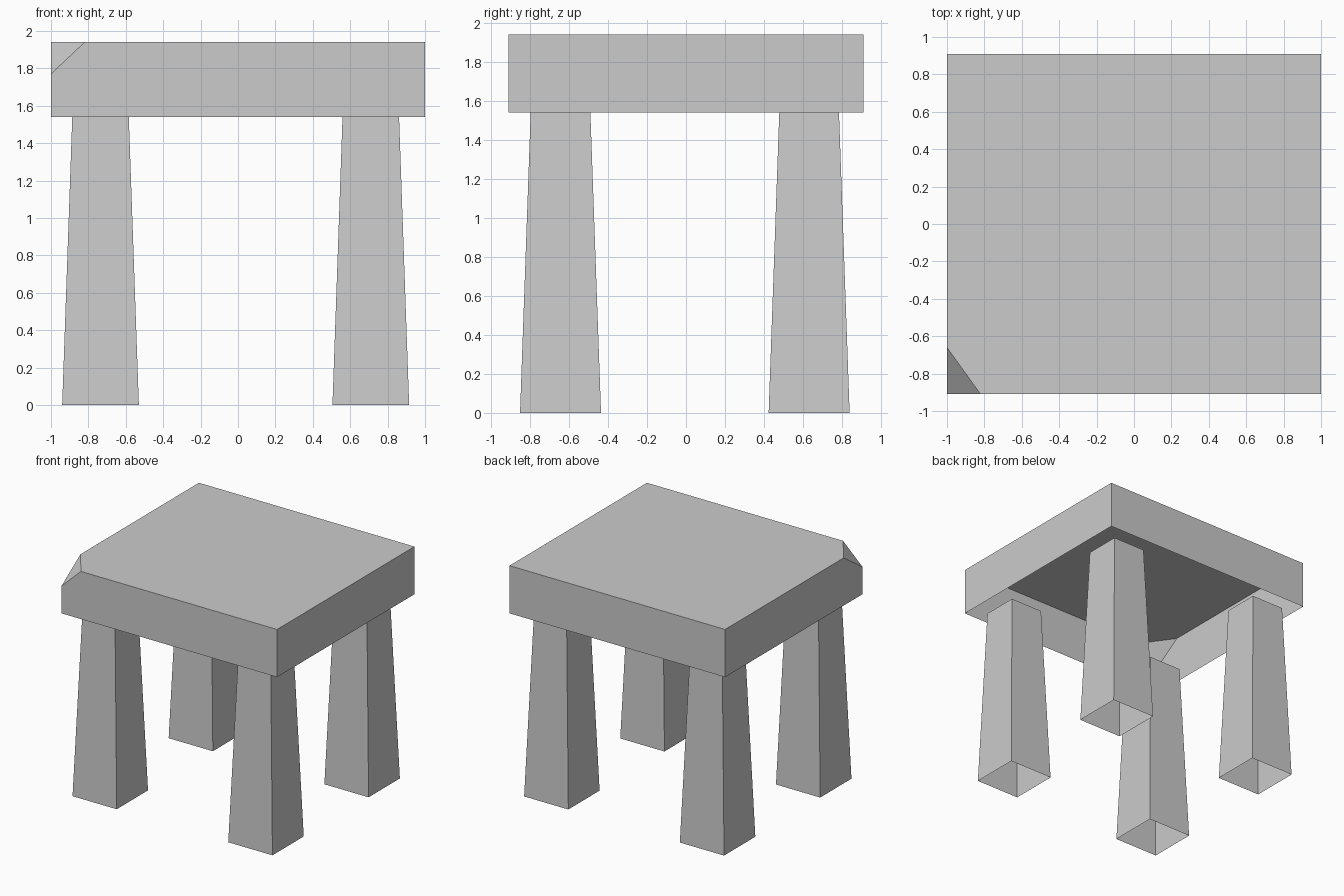
import bpy
import bmesh

cube = bpy.data.objects.get("Cube")
if cube:
    bpy.data.objects.remove(cube, do_unlink=True)

# Single plain grey finish
stone = bpy.data.materials.new("plain_grey")
stone.use_nodes = True
GREY = (0.6, 0.6, 0.6, 1)
stone.diffuse_color = GREY
stone.node_tree.nodes["Principled BSDF"].inputs["Base Color"].default_value = GREY


def add_object(name, bm):
    mesh = bpy.data.meshes.new(name)
    bm.to_mesh(mesh)
    bm.free()
    mesh.materials.append(stone)
    obj = bpy.data.objects.new(name, mesh)
    bpy.context.collection.objects.link(obj)
    return obj


def box(x, y, z, sx, sy, sz):
    """Box centred on x, y that rises from z."""
    bm = bmesh.new()
    bmesh.ops.create_cube(bm, size=1)
    for v in bm.verts:
        v.co = (x + v.co.x * sx, y + v.co.y * sy, z + (v.co.z + 0.5) * sz)
    return bm


def remove_caps(bm, directions):
    bm.normal_update()
    caps = [f for f in bm.faces if round(f.normal.z) in directions]
    bmesh.ops.delete(bm, geom=caps, context='FACES_ONLY')


LEG_HEIGHT, SEAT_HEIGHT = 1.54, 0.4

# Seat: a hollow slab, open underneath, with one front corner broken off
seat = box(0, 0, LEG_HEIGHT, 2, 1.82, SEAT_HEIGHT)
remove_caps(seat, (-1,))
cut = (1 / 0.18, 1 / 0.25, -1 / 0.17)
bmesh.ops.bisect_plane(seat, geom=seat.verts[:] + seat.edges[:] + seat.faces[:],
                       plane_co=(-0.82, -0.91, 1.94), plane_no=cut,
                       clear_inner=True)
rim = [e for e in seat.edges if e.is_boundary
       and all(v.co.z > LEG_HEIGHT + 0.1 for v in e.verts)]
bmesh.ops.contextual_create(seat, geom=rim)
bmesh.ops.recalc_face_normals(seat, faces=seat.faces[:])
add_object("seat", seat)

# Four tapered hollow legs
for side, x in (("right", -0.735), ("left", 0.71)):
    for end, y in (("front", -0.643), ("back", 0.631)):
        leg = box(x, y, 0, 0.41, 0.415, LEG_HEIGHT)
        for v in leg.verts:
            if v.co.z > 1:
                v.co.x = x + (v.co.x - x) * 0.737
                v.co.y = y + (v.co.y - y) * 0.737
        remove_caps(leg, (-1, 1))
        add_object(f"{end}_{side}_leg", leg)
